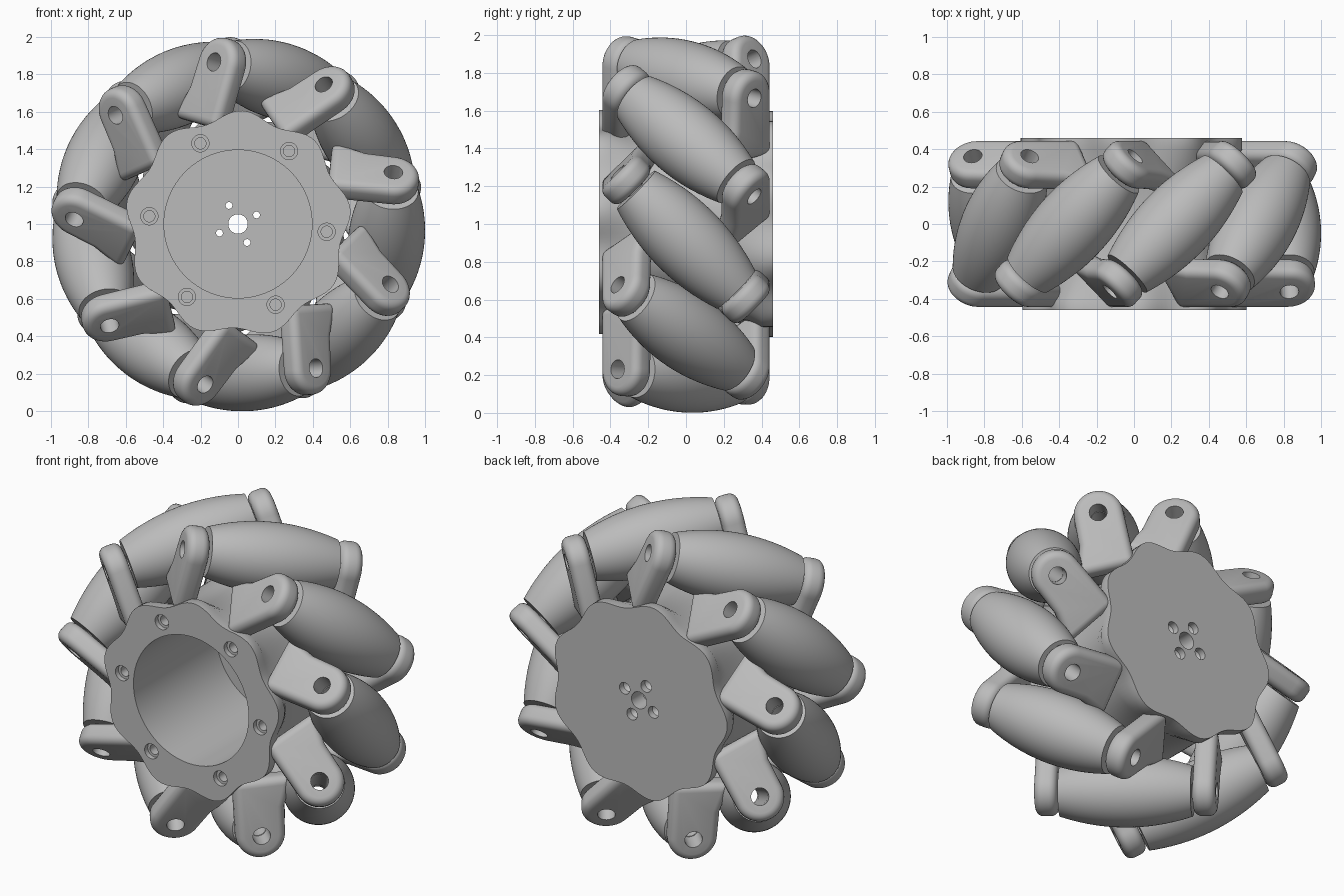
import bpy, bmesh, math
from mathutils import Matrix, Vector

old = bpy.data.objects.get("Cube")
if old:
    bpy.data.objects.remove(old, do_unlink=True)

COUNT = 9                 # rollers around the wheel
AXIS_R = 0.796            # roller axis distance from the wheel axis
CENTRE = Vector((0, 0, 1))
TAU = math.tau

grey = bpy.data.materials.new("light grey")
grey.use_nodes = True
grey.diffuse_color = (0.5, 0.5, 0.5, 1)
grey.node_tree.nodes["Principled BSDF"].inputs["Base Color"].default_value = (0.5, 0.5, 0.5, 1)


def add_object(name, mesh, matrix=Matrix()):
    obj = bpy.data.objects.new(name, mesh)
    bpy.context.collection.objects.link(obj)
    obj.matrix_world = matrix
    return obj


def loft(name, rings, cap=True, closed=False):
    """Skin a list of equal rings of points."""
    bm = bmesh.new()
    loops = [[bm.verts.new(p) for p in ring] for ring in rings]
    pairs = list(zip(loops, loops[1:]))
    if closed:
        pairs.append((loops[-1], loops[0]))
    for a, b in pairs:
        for i in range(len(a)):
            j = (i + 1) % len(a)
            bm.faces.new((a[i], a[j], b[j], b[i]))
    if cap:
        bm.faces.new(loops[0])
        bm.faces.new(loops[-1])
    bmesh.ops.recalc_face_normals(bm, faces=bm.faces)
    mesh = bpy.data.meshes.new(name)
    bm.to_mesh(mesh)
    bm.free()
    mesh.materials.append(grey)
    return mesh


def circle(r, z, n=48):
    return [(r * math.cos(TAU * i / n), r * math.sin(TAU * i / n), z) for i in range(n)]


def cutter(profile, matrix=Matrix(), n=32):
    obj = add_object("cutter", loft("cutter", [circle(r, z, n) for r, z in profile]), matrix)
    obj.hide_render = True
    return obj


def carve(obj, cutters):
    """Cut holes, then bake the result and drop the cutters."""
    for c in cutters:
        mod = obj.modifiers.new("hole", "BOOLEAN")
        mod.operation, mod.solver, mod.object = "DIFFERENCE", "EXACT", c
    bpy.context.view_layer.update()
    graph = bpy.context.evaluated_depsgraph_get()
    mesh = bpy.data.meshes.new_from_object(obj.evaluated_get(graph))
    obj.modifiers.clear()
    obj.data = mesh
    for c in cutters:
        bpy.data.objects.remove(c, do_unlink=True)
    return mesh


def smooth(obj, angle=35):
    bpy.ops.object.select_all(action="DESELECT")
    obj.select_set(True)
    bpy.context.view_layer.objects.active = obj
    bpy.ops.object.shade_smooth_by_angle(angle=math.radians(angle))


# Hub: scalloped flanges on a slimmer drum
def hub_ring(y, radius, wave, tip, n=144):
    ring = []
    for i in range(n):
        a = TAU * i / n
        r = radius + wave * math.cos(COUNT * (a - math.radians(tip)))
        ring.append((r * math.cos(a), y, 1 + r * math.sin(a)))
    return ring


FRONT_TIP, BACK_TIP = 88, 20
hub = add_object("hub", loft("hub", [
    hub_ring(-0.46, 0.58, 0.025, FRONT_TIP),
    hub_ring(-0.40, 0.58, 0.025, FRONT_TIP),
    hub_ring(-0.27, 0.52, 0, 0),
    hub_ring(0.27, 0.52, 0, 0),
    hub_ring(0.40, 0.58, 0.025, BACK_TIP),
    hub_ring(0.46, 0.58, 0.025, BACK_TIP),
]))

# Hub openings: motor cavity, shaft bore, mounting holes
into = Matrix.Translation(CENTRE) @ Matrix.Rotation(-math.pi / 2, 4, "X")   # local z -> +y


def hub_hole(profile, radius=0, degrees=0):
    a = math.radians(degrees)
    shift = Matrix.Translation((radius * math.cos(a), 0, radius * math.sin(a)))
    return cutter(profile, shift @ into)


holes = [cutter([(0.395, -0.6), (0.395, 0.35)], into, 96),
         hub_hole([(0.052, 0.2), (0.052, 0.6)])]
for k in range(6):
    holes.append(hub_hole([(0.046, -0.6), (0.046, -0.43), (0.03, -0.43), (0.03, -0.2)],
                          0.475, 55 + 60 * k))
for k in range(4):
    holes.append(hub_hole([(0.018, 0.2), (0.018, 0.4), (0.036, 0.42), (0.036, 0.6)],
                          0.11, 26 + 90 * k))
carve(hub, holes)
smooth(hub)

# Barrel roller with a through bore, axis on local z
HALF, MID_R, END_R, BORE = 0.375, 0.204, 0.143, 0.05
steps = 24
profile = [(BORE, -HALF)]
for i in range(steps + 1):
    u = 2 * i / steps - 1
    profile.append((MID_R - (MID_R - END_R) * u * u, u * HALF))
profile.append((BORE, HALF))
roller_mesh = loft("roller", [circle(r, z, 64) for r, z in profile], cap=False, closed=True)

# Support arm: round-ended plate reaching inward along -x, pierced on local z
LUG_R, REACH, INNER, OUTER = 0.14, 0.34, 0.512, 0.382
outline = [(LUG_R * math.cos(a), LUG_R * math.sin(a))
           for a in (math.pi * (i / 24 - 0.5) for i in range(25))]
outline += [(-0.16, 0.145), (-REACH, 0.2), (-REACH, -0.14)]
arm = add_object("arm", loft("arm", [[(x, y, z) for x, y in outline] for z in (OUTER, INNER)]))
bevel = arm.modifiers.new("round", "BEVEL")
bevel.width, bevel.segments = 0.045, 5
bevel.limit_method, bevel.angle_limit = "ANGLE", math.radians(40)
arm_mesh = carve(arm, [cutter([(BORE, 0.3), (BORE, 0.6)])])
bpy.data.objects.remove(arm, do_unlink=True)

# Place every roller with its front and back arm
for k in range(COUNT):
    phi = math.radians(-6 + 360 / COUNT * k)
    radial = Vector((math.cos(phi), 0, math.sin(phi)))
    tangent = Vector((-math.sin(phi), 0, math.cos(phi)))
    axis = (tangent - Vector((0, 1, 0))).normalized()
    for name, mesh, z in (("roller", roller_mesh, axis),
                          ("front_arm", arm_mesh, axis),
                          ("back_arm", arm_mesh, -axis)):
        frame = Matrix((radial, z.cross(radial), z)).transposed().to_4x4()
        frame.translation = CENTRE + radial * AXIS_R
        obj = add_object(f"{name}_{k + 1}", mesh, frame)
        if k == 0 and name != "back_arm":
            smooth(obj)
